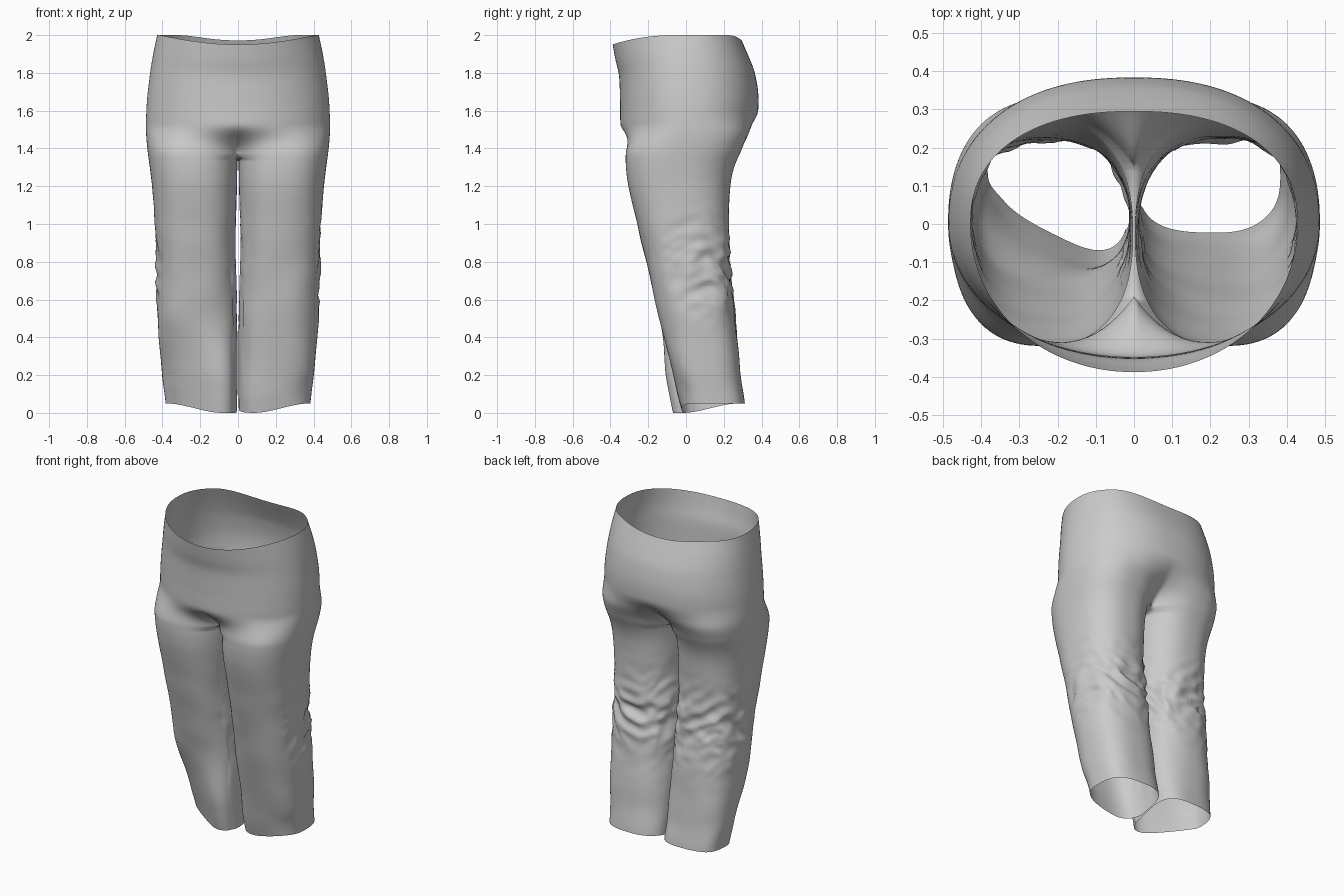
import bpy, bmesh, math
from mathutils import Vector, noise

if "Cube" in bpy.data.objects:
    bpy.data.objects.remove(bpy.data.objects["Cube"])

# Profile rows: height, half width, front y, back y
ROWS = [(2.0, .428, -.388, .295), (1.9, .449, -.372, .335), (1.8, .465, -.355, .366),
        (1.65, .482, -.349, .384), (1.5, .487, -.345, .363), (1.4, .480, -.322, .300),
        (1.3, .467, -.318, .255), (1.2, .455, -.305, .235), (1.0, .440, -.258, .225),
        (.8, .430, -.210, .232), (.6, .430, -.165, .252), (.4, .420, -.116, .270),
        (.2, .402, -.068, .288), (.0, .383, -.022, .312)]
CROTCH = 1.36
OUT, INN = 72, 28          # points around outer part and inner thigh part
SEAM = math.radians(150)   # where the inner thigh panel begins on a leg


def profile(z):
    """Catmull-Rom interpolation of the rows."""
    i = next((k for k in range(len(ROWS) - 1) if z >= ROWS[k + 1][0]), len(ROWS) - 2)
    r0, r1, r2, r3 = (ROWS[min(max(i + k, 0), len(ROWS) - 1)] for k in (-1, 0, 1, 2))
    h = r2[0] - r1[0]
    t = (z - r1[0]) / h
    res = []
    for c in (1, 2, 3):
        m1 = (r2[c] - r0[c]) / (r2[0] - r0[0]) * h
        m2 = (r3[c] - r1[c]) / (r3[0] - r1[0]) * h
        res.append((2*t**3 - 3*t*t + 1) * r1[c] + (t**3 - 2*t*t + t) * m1
                   + (3*t*t - 2*t**3) * r2[c] + (t**3 - t*t) * m2)
    return res


def power(c, e):
    return math.copysign(abs(c) ** (2 / e), c)


def smooth(a, b, v):
    t = min(max((v - a) / (b - a), 0), 1)
    return t * t * (3 - 2 * t)


def leg_point(th, z, side):
    w, yf, yb = profile(z)
    gap = .003 + .010 * math.exp(-((z - .9) / .25) ** 2)
    cx, hx, mid = (w + gap) / 2, (w - gap) / 2, (yf + yb) / 2
    e = 2.4 + .4 * smooth(.6, 0, z)
    x = cx + hx * power(math.cos(th), e)
    y = mid + (yb - mid) * power(math.sin(th), e)
    inner = smooth(.38, .03, x)
    front = smooth(.3, -.7, math.sin(th))
    # flared fold on one shin, rotated hem on that leg
    if side < 0:
        y += front * smooth(.55, .15, z) * (.05 - .115 * inner)
    # knee creases, strongest at the back and outside
    mask = math.exp(-((z - .78) / .2) ** 2) * smooth(-.75, .3, math.sin(th))
    a = th * 1.3 + side * 5
    n = 1 - 2 * abs(noise.noise(Vector((a, z * 11 + math.sin(a * 2.0) * .8, side * 3))))
    n += .5 * noise.noise(Vector((a * 2.5, z * 17, side * 9)))
    d = .022 * mask * (n - .65)
    d += .006 * smooth(1.2, .9, z) * noise.noise(Vector((th * 1.2, z * 5, side)))
    return max(x + d * math.cos(th), gap), y + d * math.sin(th)


def hip_point(u, z):
    w, yf, yb = profile(z)
    a = u * math.pi / 2
    if u < 0:
        return w * power(math.cos(a), 2.05), -yf * power(math.sin(a), 2.05)
    y = yb * power(math.sin(a), 2.3)
    return w * power(math.cos(a), 2.3), y


def ring(z, side, with_inner):
    pts = []
    for i in range(OUT + 1):
        u = -1 + 2 * i / OUT
        lx, ly = leg_point(u * SEAM, z, side)
        x, y, zz = lx, ly, z
        if z >= CROTCH - 1e-6:
            # blend from hips into the rounded thigh, closing on the centre line
            top = 1.53 if u < 0 else 1.60
            top = 1.53 + .07 * smooth(-.4, .4, u)
            k = smooth(top, CROTCH, z)
            hx, hy = hip_point(u, z)
            ex = leg_point(math.copysign(SEAM, u), z, side)[0]
            x = hx + (lx - ex * abs(u) ** 6 - hx) * k
            y = hy + (ly - hy) * k
            if i in (0, OUT):
                x = 0
        # waist dip
        zz -= smooth(1.7, 2, z) * (.05 * smooth(-.1, -1, u) + .028 * smooth(.5, 1, u))
        pts.append([x, y, zz])
    if with_inner:
        for i in range(1, INN):
            f = i / INN
            x, y = leg_point(SEAM + 2 * (math.pi - SEAM) * f, z, side)
            zz = z
            if z >= CROTCH - 1e-6:
                x = 0
                zz -= .03 * math.sin(math.pi * f)
            pts.append([x, y, zz])
    # slanted hem
    for p in pts:
        hem = smooth(.25, 0, z)
        p[2] += hem * .05 * max(smooth(.08, .38, p[0]), smooth(-.02, .28, p[1]))
    return [(side * x, y, max(zz, 0)) for x, y, zz in pts]


bm = bmesh.new()


def skin(rings, closed, side):
    vs = [[bm.verts.new(p) for p in r] for r in rings]
    n = len(vs[0])
    for a, b in zip(vs, vs[1:]):
        for i in range(n if closed else n - 1):
            j = (i + 1) % n
            q = (a[i], b[i], b[j], a[j])
            bm.faces.new(q if side > 0 else q[::-1])


# Hips and leg for each side, welded along the centre seam
for side in (1, -1):
    hips = [2 - (2 - CROTCH) * i / 40 for i in range(41)]
    legs = [CROTCH * (1 - i / 90) for i in range(91)]
    skin([ring(z, side, False) for z in hips], False, side)
    skin([ring(z, side, True) for z in legs], True, side)
bmesh.ops.remove_doubles(bm, verts=bm.verts, dist=.0004)
bmesh.ops.recalc_face_normals(bm, faces=bm.faces)
for f in bm.faces:
    f.smooth = True

mesh = bpy.data.meshes.new("trousers")
bm.to_mesh(mesh)
bm.free()
trousers = bpy.data.objects.new("trousers", mesh)
bpy.context.collection.objects.link(trousers)
